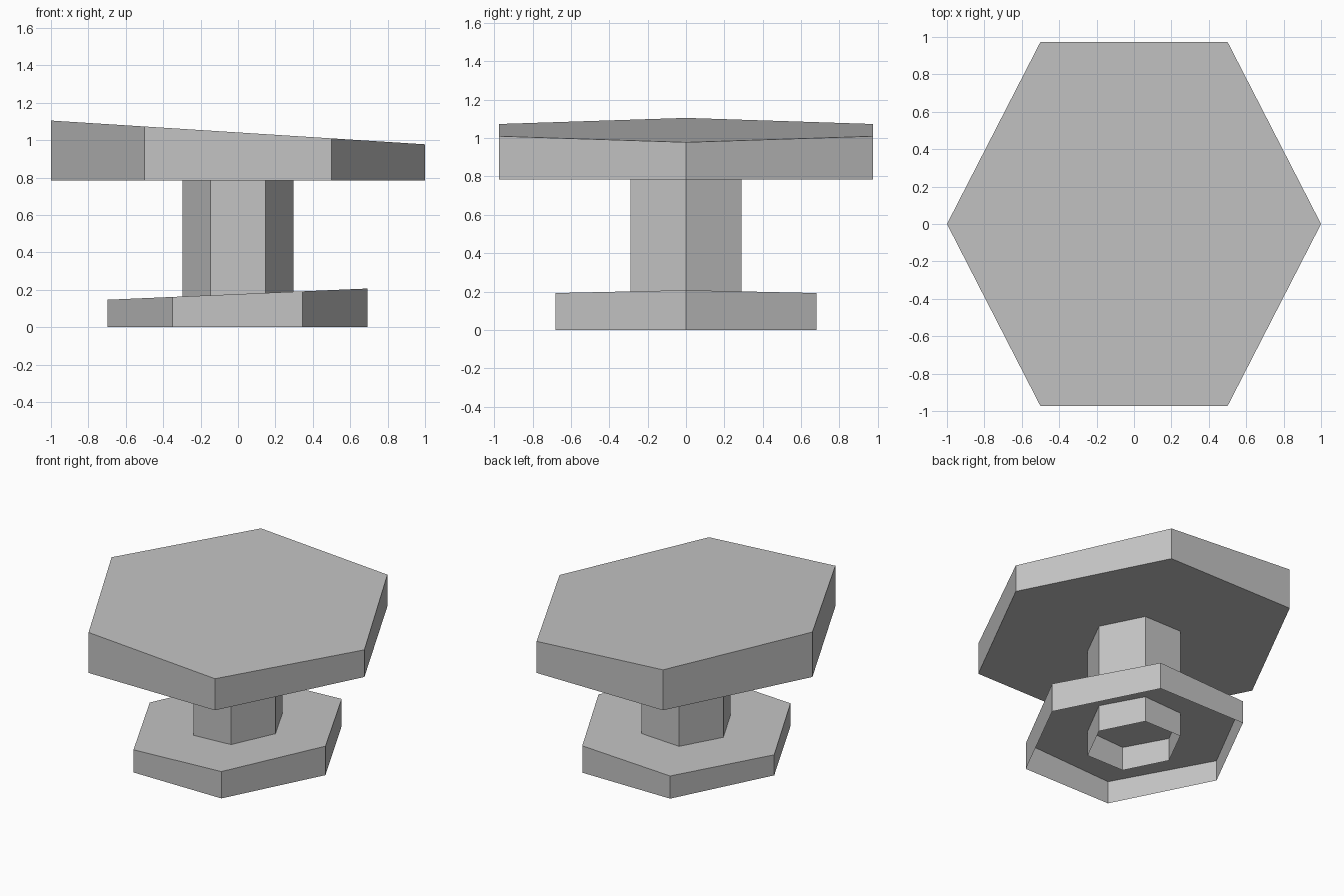
import bpy
import bmesh

cube = bpy.data.objects.get("Cube")
if cube:
    bpy.data.objects.remove(cube, do_unlink=True)

# Single grey material
grey = bpy.data.materials.new("light_grey")
grey.use_nodes = True
colour = (0.55, 0.55, 0.55, 1)
grey.diffuse_color = colour
grey.node_tree.nodes["Principled BSDF"].inputs["Base Color"].default_value = colour


def hex_prism(name, rx, ry, bottom, left_top, right_top, cap_top=True, cap_bottom=True):
    """Hexagonal prism pointing along x, its top sloping from left_top (-x) to right_top (+x)."""
    outline = [(rx, 0), (rx / 2, ry), (-rx / 2, ry), (-rx, 0), (-rx / 2, -ry), (rx / 2, -ry)]
    bm = bmesh.new()
    low = [bm.verts.new((x, y, bottom)) for x, y in outline]
    high = [bm.verts.new((x, y, left_top + (right_top - left_top) * (x + rx) / (2 * rx)))
            for x, y in outline]
    for i in range(6):
        j = (i + 1) % 6
        bm.faces.new((low[i], low[j], high[j], high[i]))
    if cap_top:
        bm.faces.new(high)
    if cap_bottom:
        bm.faces.new(low[::-1])
    mesh = bpy.data.meshes.new(name)
    bm.to_mesh(mesh)
    bm.free()
    mesh.materials.append(grey)
    obj = bpy.data.objects.new(name, mesh)
    bpy.context.collection.objects.link(obj)
    return obj


# Foot: hollow underneath, rising gently toward +x
foot = hex_prism("foot", 0.695, 0.68, 0, 0.147, 0.207, cap_bottom=False)
foot.location.x = -0.003

# Column: open tube from the ground up to the tabletop
hex_prism("column", 0.296, 0.29, 0, 0.784, 0.784, cap_top=False, cap_bottom=False)

# Tabletop: closed slab, falling toward +x
hex_prism("tabletop", 1, 0.974, 0.784, 1.105, 0.978)
